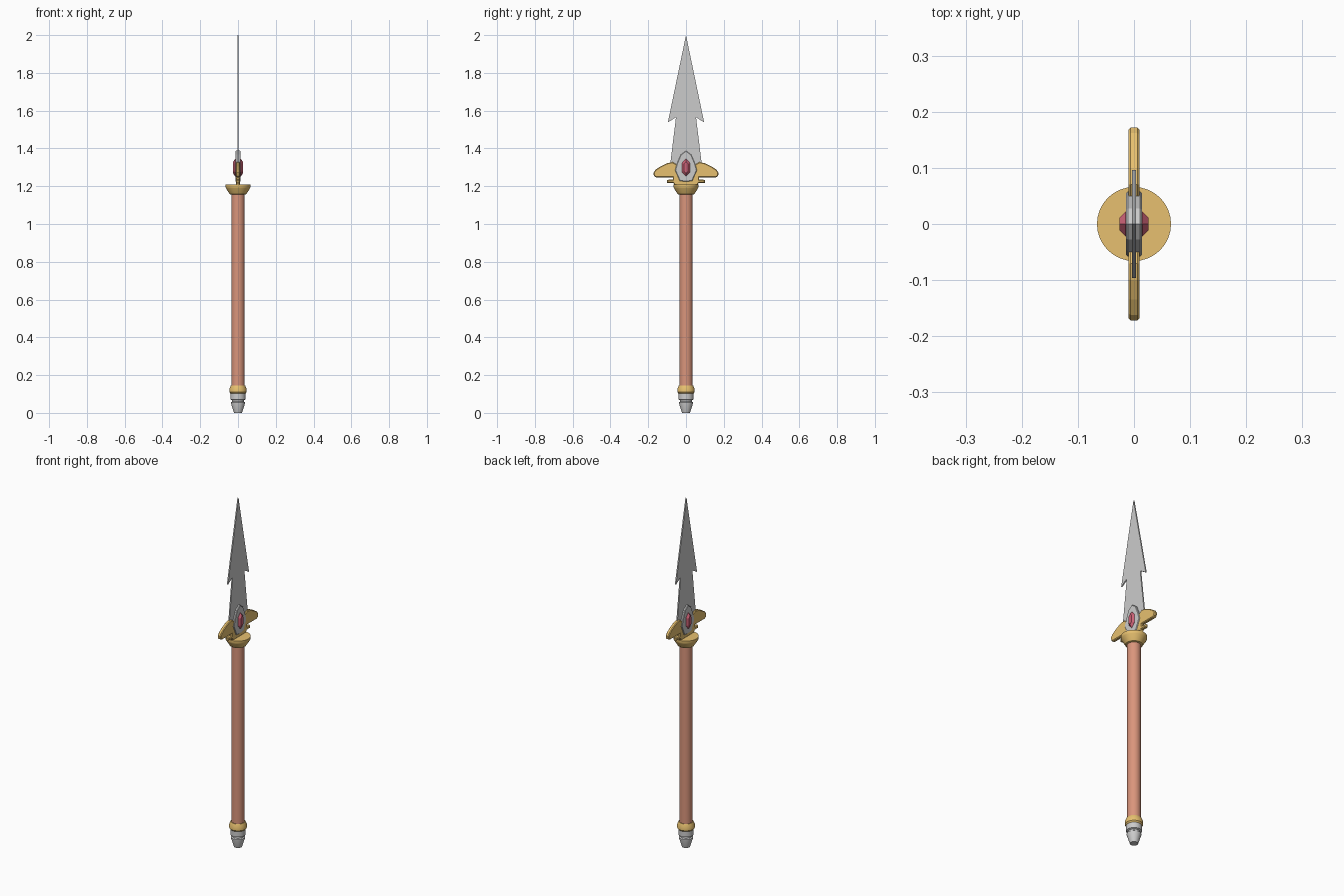
import bpy, bmesh, math

if "Cube" in bpy.data.objects:
    bpy.data.objects.remove(bpy.data.objects["Cube"])


def material(name, rgb):
    m = bpy.data.materials.new(name)
    m.diffuse_color = (*rgb, 1)
    m.use_nodes = True
    m.node_tree.nodes["Principled BSDF"].inputs["Base Color"].default_value = m.diffuse_color
    return m


GOLD = material("gold", (0.80, 0.53, 0.16))
WOOD = material("red_wood", (0.70, 0.30, 0.20))
RUBY = material("ruby", (0.60, 0.12, 0.18))


def finish(name, bm, mat):
    bmesh.ops.recalc_face_normals(bm, faces=bm.faces)
    me = bpy.data.meshes.new(name)
    bm.to_mesh(me)
    bm.free()
    ob = bpy.data.objects.new(name, me)
    bpy.context.collection.objects.link(ob)
    if mat:
        me.materials.append(mat)
    return ob


def lathe(name, profile, mat=None, n=32):
    """Closed solid of revolution from (radius, z) pairs."""
    bm = bmesh.new()
    rings = [[bm.verts.new((r * math.cos(2 * math.pi * i / n),
                            r * math.sin(2 * math.pi * i / n), z)) for i in range(n)]
             for r, z in profile]
    for a, b in zip(rings, rings[1:]):
        for i in range(n):
            j = (i + 1) % n
            bm.faces.new((a[i], a[j], b[j], b[i]))
    bm.faces.new(rings[0])
    bm.faces.new(rings[-1])
    ob = finish(name, bm, mat)
    bpy.ops.object.select_all(action='DESELECT')
    ob.select_set(True)
    bpy.context.view_layer.objects.active = ob
    bpy.ops.object.shade_smooth_by_angle(angle=math.radians(25))
    return ob


def plate(name, half, thick, mat=None, bevel=0):
    """Plate in the YZ plane; half outline in (y, z), top to bottom, is mirrored."""
    outline = half + [(-y, z) for y, z in reversed(half) if y > 0]
    bm = bmesh.new()
    front = bm.faces.new([bm.verts.new((-thick, y, z)) for y, z in outline])
    ext = bmesh.ops.extrude_face_region(bm, geom=[front], use_keep_orig=True)
    for v in ext["geom"]:
        if isinstance(v, bmesh.types.BMVert):
            v.co.x = thick
    # chamfer only the front and back rims
    if bevel:
        rim = [e for e in bm.edges if abs(e.verts[0].co.x - e.verts[1].co.x) < 1e-6]
        bmesh.ops.recalc_face_normals(bm, faces=bm.faces)
        bmesh.ops.bevel(bm, geom=rim, offset=bevel, segments=1, affect='EDGES',
                        offset_type='OFFSET', profile=0.5)
    return finish(name, bm, mat)


# Handle and pommel
lathe("shaft", [(0.035, 0.12), (0.035, 1.17)], WOOD)
lathe("pommel_ring", [(0.038, 0.10), (0.046, 0.11), (0.046, 0.127), (0.038, 0.145)], GOLD)
lathe("pommel_tip", [(0.021, 0.0), (0.037, 0.05), (0.037, 0.056), (0.031, 0.06),
                     (0.031, 0.067), (0.040, 0.071), (0.040, 0.105)])

# Flared collar
lathe("collar", [(0.036, 1.155), (0.044, 1.158), (0.064, 1.19), (0.066, 1.195),
                 (0.066, 1.208)], GOLD)

# Winged guard and its lower crossbar
plate("winged_guard", [(0, 1.30), (0.05, 1.315), (0.07, 1.328), (0.10, 1.322),
                       (0.135, 1.305), (0.162, 1.287), (0.172, 1.272), (0.17, 1.254),
                       (0.158, 1.247), (0.07, 1.247), (0.07, 1.235), (0.10, 1.234),
                       (0.10, 1.218), (0.066, 1.217), (0.06, 1.205), (0, 1.205)],
      0.010, GOLD, 0.004)

# Barbed blade
plate("blade", [(0, 2.0), (0.096, 1.538), (0.053, 1.565), (0.083, 1.32), (0.04, 1.27),
                (0, 1.27)], 0.0035)

# Silver mount with a gem showing on both faces
plate("gem_mount", [(0, 1.388), (0.028, 1.367), (0.048, 1.32), (0.058, 1.285),
                    (0.033, 1.228), (0, 1.224)], 0.014, None, 0.003)
plate("gem", [(0, 1.345), (0.022, 1.322), (0.022, 1.275), (0, 1.252)], 0.026, RUBY, 0.011)
